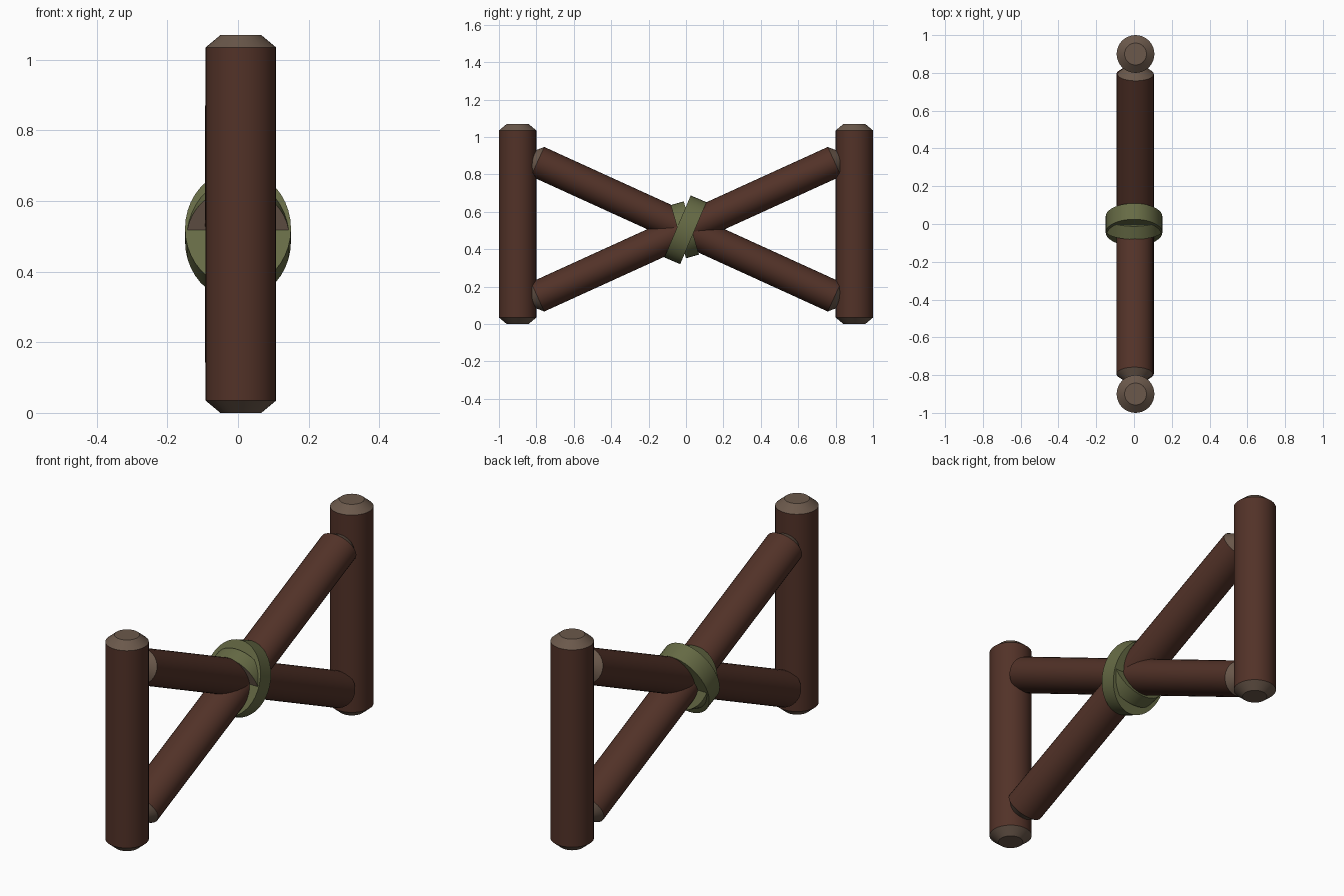
import bpy, bmesh, math
from mathutils import Matrix

if "Cube" in bpy.data.objects:
    bpy.data.objects.remove(bpy.data.objects["Cube"])


def material(name, rgb):
    m = bpy.data.materials.new(name)
    m.diffuse_color = (*rgb, 1)
    m.use_nodes = True
    m.node_tree.nodes["Principled BSDF"].inputs["Base Color"].default_value = m.diffuse_color
    return m


bark = material("dark brown bark", (0.085, 0.032, 0.021))
cut = material("pale cut wood", (0.145, 0.098, 0.070))
rope = material("olive green binding", (0.135, 0.148, 0.060))


def lathe(name, profile, scale, loc, tilt, mats, rule, sides=32):
    """Closed solid from (radius, z) rings, scaled, tilted about x and moved."""
    bm = bmesh.new()
    rings = [[bm.verts.new((r * math.cos(2 * math.pi * i / sides),
                            r * math.sin(2 * math.pi * i / sides), z))
              for i in range(sides)] for r, z in profile]
    bm.faces.new(rings[0][::-1])
    bm.faces.new(rings[-1])
    for a, b in zip(rings, rings[1:]):
        for i in range(sides):
            j = (i + 1) % sides
            bm.faces.new((a[i], a[j], b[j], b[i]))
    bm.normal_update()
    for f in bm.faces:
        f.material_index = rule(f.normal)
    bm.transform(Matrix.Translation(loc) @ Matrix.Rotation(math.radians(tilt), 4, 'X')
                 @ Matrix.Diagonal((scale[0], scale[1], 1, 1)))
    me = bpy.data.meshes.new(name)
    bm.to_mesh(me)
    bm.free()
    for m in mats:
        me.materials.append(m)
    ob = bpy.data.objects.new(name, me)
    bpy.context.collection.objects.link(ob)
    bpy.ops.object.select_all(action='DESELECT')
    ob.select_set(True)
    bpy.context.view_layer.objects.active = ob
    bpy.ops.object.shade_smooth_by_angle(angle=math.radians(30))
    return ob


def log(name, half, rx, ry, loc, tilt):
    # round log with pale chamfered ends
    c = 0.035
    prof = [(0.58, -half), (1, c - half), (1, half - c), (0.58, half)]
    lathe(name, prof, (rx, ry), loc, tilt, (bark, cut),
          lambda n: 1 if abs(n.z) > 0.2 else 0)


# upright posts
for side, y in (("front", -0.9), ("back", 0.9)):
    log(side + "_post", 0.535, 0.1, 0.1, (0.008, y, 0.535), 0)

# crossed braces (tilt turns the z axis towards +y or -y)
log("rising_brace", 0.907, 0.096, 0.086, (0.009, 0, 0.507), -65.5)
log("falling_brace", 0.907, 0.096, 0.086, (0.003, 0, 0.507), 65.5)

# binding bands around the crossing
lathe("outer_binding", [(1, -0.046), (1, 0.046)], (0.15, 0.18),
      (0, -0.003, 0.504), 67, (rope,), lambda n: 0, 40)
lathe("inner_binding", [(1, -0.036), (1, 0.036)], (0.146, 0.148),
      (0, -0.006, 0.504), 106, (rope, cut), lambda n: 1 if n.z > 0.9 else 0, 40)
